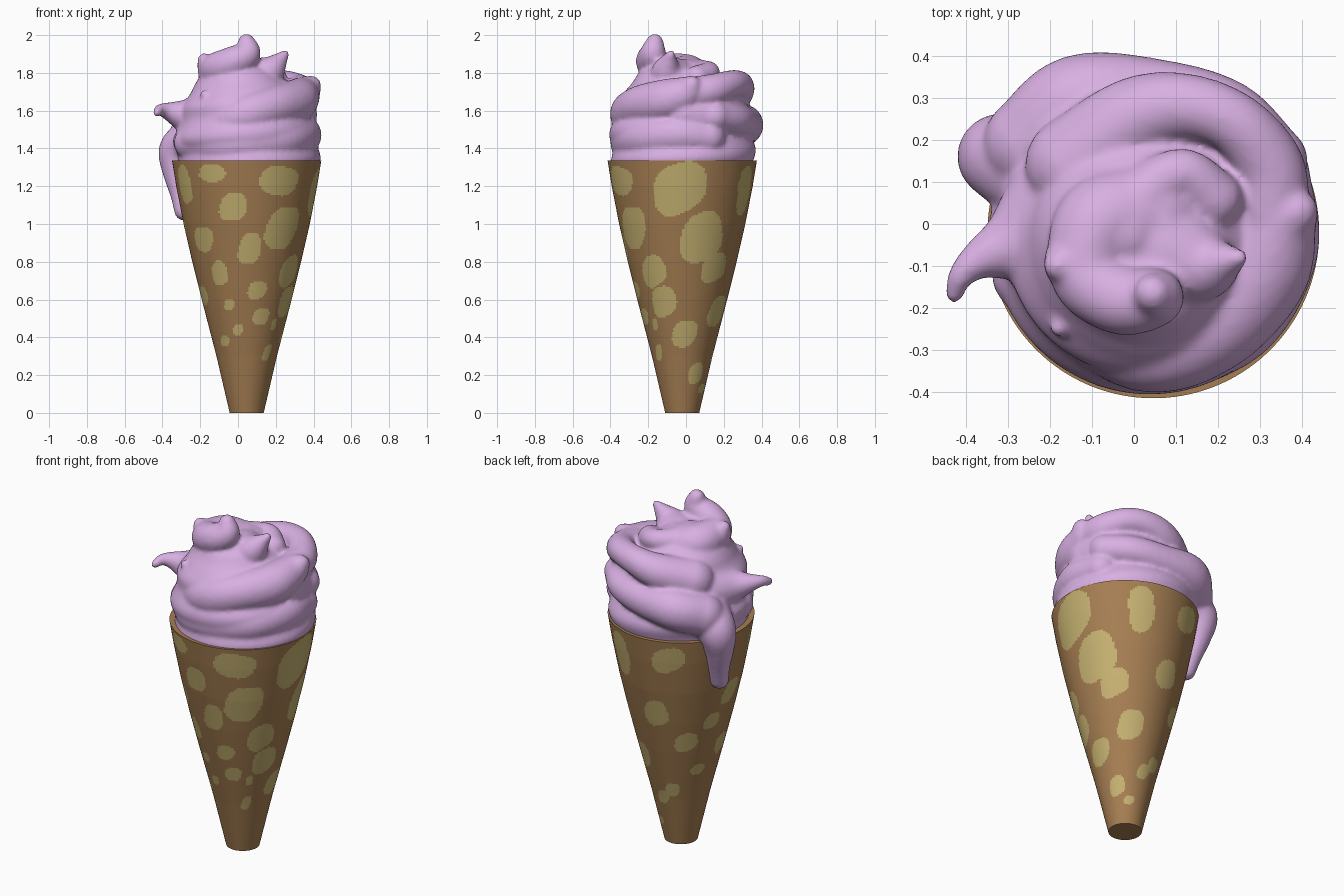
import bpy, bmesh, math, random
from mathutils import Vector

random.seed(4)
CX, CY = 0.046, -0.02   # axis of the cone


def material(name, rgb):
    m = bpy.data.materials.new(name)
    m.diffuse_color = (*rgb, 1)
    return m


def lookup(profile, z):
    for (z0, r0), (z1, r1) in zip(profile, profile[1:]):
        if z <= z1:
            return r0 + (r1 - r0) * (z - z0) / (z1 - z0)
    return profile[-1][1]


def lathe(segs, levels, point):
    """Closed tube of rings as verts and faces; point(angle, z) gives each position."""
    verts = [point(2 * math.pi * i / segs, z) for z in levels for i in range(segs)]
    faces = []
    for k in range(len(levels) - 1):
        for i in range(segs):
            j, a = (i + 1) % segs, k * segs
            faces.append((a + i, a + j, a + segs + j, a + segs + i))
    last = (len(levels) - 1) * segs
    faces.append(tuple(reversed(range(segs))))
    faces.append(tuple(range(last, last + segs)))
    return verts, faces


def make_object(name, verts, faces, mats):
    me = bpy.data.meshes.new(name)
    me.from_pydata(verts, [], faces)
    for m in mats:
        me.materials.append(m)
    ob = bpy.data.objects.new(name, me)
    bpy.context.collection.objects.link(ob)
    return ob


brown = material("wafer brown", (0.38, 0.21, 0.085))
pale = material("pale wafer patch", (0.56, 0.44, 0.165))
lilac = material("lilac cream", (0.69, 0.435, 0.765))

# --- wafer cone ---
CONE = [(0, .09), (.3, .16), (.6, .238), (.8, .288), (1.0, .334), (1.2, .373), (1.335, .395)]


def cone_point(a, z):
    r = lookup(CONE, z)
    return (CX + r * math.cos(a), CY + r * math.sin(a), z)


cone = make_object("wafer_cone", *lathe(180, [1.335 * i / 140 for i in range(141)], cone_point),
                   (brown, pale))

# painted patches: direction in degrees, height, half width, half height
PATCHES = [
    (-119, 1.27, .08, .05), (-62, 1.23, .115, .08), (-102, 1.09, .075, .075),
    (-54, .98, .10, .12), (-137, .92, .07, .07), (-87, .87, .06, .085),
    (-34, .75, .08, .08), (-122, .74, .05, .065), (-160, .62, .05, .05),
    (-77, .65, .05, .05), (-114, .57, .03, .03), (-69, .51, .045, .045),
    (-104, .44, .028, .03), (-130, .38, .03, .03), (-49, .32, .025, .045),
    (-2, 1.19, .155, .13), (20, .93, .125, .13), (38, .77, .085, .075),
    (-25, .59, .075, .08), (4, .42, .065, .075), (58, .54, .07, .085),
    (32, .21, .045, .055), (64, 1.18, .075, .13), (98, .86, .075, .08),
    (114, 1.22, .095, .075), (88, .30, .035, .045), (60, .13, .03, .025),
    (131, .68, .065, .06), (160, .80, .05, .05), (150, .49, .04, .035),
    (109, .36, .04, .045), (180, .96, .06, .08), (185, .62, .05, .06),
    (-152, 1.21, .07, .10), (-45, .47, .02, .03)]
tilts = [random.uniform(-.35, .35) for _ in PATCHES]
phases = [random.uniform(0, 6.28) for _ in PATCHES]


def in_patch(az, z, r, i):
    deg, pz, hw, hh = PATCHES[i]
    v = z - pz
    if abs(v) > 1.5 * max(hw, hh):
        return False
    u = ((az - math.radians(deg) + math.pi) % (2 * math.pi) - math.pi) * r
    c, s = math.cos(tilts[i]), math.sin(tilts[i])
    u, v = (u * c + v * s) / hw, (v * c - u * s) / hh
    wobble = 1 + .07 * math.sin(3 * math.atan2(v, u) + phases[i])
    return abs(u) ** 2.5 + abs(v) ** 2.5 - .4 * u * v < .94 * wobble


for f in cone.data.polygons:
    if len(f.vertices) == 4:
        x, y, z = f.center
        az, r = math.atan2(y - CY, x - CX), lookup(CONE, z)
        f.material_index = int(any(in_patch(az, z, r, i) for i in range(len(PATCHES))))
        f.use_smooth = True

# --- whipped cream: swirled core plus tapering ropes, fused by a voxel remesh ---
CORE = [(1.27, .36), (1.34, .378), (1.44, .378), (1.53, .36), (1.62, .325), (1.72, .27),
        (1.8, .2), (1.87, .09)]


def core_point(a, z):
    r = lookup(CORE, z) * (1 + .03 * math.sin(a - z * 36))
    k = (z - 1.27) / .6
    return (.055 - .04 * k + r * math.cos(a), -.01 - .045 * k + r * math.sin(a), z)


verts, faces = lathe(96, [1.27 + .6 * i / 40 for i in range(41)], core_point)
bm = bmesh.new()
bmesh.ops.create_icosphere(bm, subdivisions=3, radius=1)
BALL_VERTS = [v.co.copy() for v in bm.verts]
BALL_FACES = [[v.index for v in f.verts] for f in bm.faces]
bm.free()


def rope(*pts):
    """Chain of overlapping balls along a smooth path of (x, y, z, radius)."""
    p = [Vector(q) for q in pts]
    p = [p[0] * 2 - p[1]] + p + [p[-1] * 2 - p[-2]]
    for i in range(1, len(p) - 2):
        a, b, c, d = p[i - 1:i + 3]
        for k in range(7 if i < len(p) - 3 else 8):
            t = k / 7
            q = .5 * (2 * b + (c - a) * t + (2 * a - 5 * b + 4 * c - d) * t * t
                      + (3 * b - a - 3 * c + d) * t ** 3)
            n, r = len(verts), max(q[3], .015)
            verts.extend(tuple(q.xyz + v * r) for v in BALL_VERTS)
            faces.extend([j + n for j in f] for f in BALL_FACES)


# lower front fold
rope((-.25, -.12, 1.43, .09), (-.1, -.26, 1.42, .1), (.06, -.3, 1.43, .1),
     (.24, -.23, 1.45, .105), (.335, -.06, 1.47, .105), (.33, .12, 1.46, .09))
# upper front fold climbing to the right
rope((-.17, -.19, 1.5, .09), (.02, -.29, 1.57, .11), (.18, -.25, 1.62, .11),
     (.3, -.12, 1.65, .115), (.345, .0, 1.69, .09), (.39, .03, 1.735, .05))
# right shoulder and back ridge, with the cream filling behind them
rope((-.14, .14, 1.64, .12), (.0, .25, 1.69, .1), (.12, .28, 1.73, .08),
     (.24, .24, 1.74, .075), (.32, .14, 1.71, .085), (.33, .03, 1.69, .09))
rope((-.05, .2, 1.57, .13), (.12, .2, 1.58, .13), (.26, .13, 1.58, .13), (.29, .0, 1.58, .13))
# back bulge
rope((-.24, .19, 1.48, .12), (-.13, .29, 1.52, .115), (.05, .3, 1.53, .095),
     (.22, .26, 1.55, .085), (.33, .15, 1.57, .085))
# left tip
rope((-.17, .05, 1.55, .14), (-.27, -.04, 1.57, .09), (-.36, -.08, 1.595, .05),
     (-.41, -.12, 1.605, .032), (-.428, -.165, 1.59, .024))
# top curl
rope((.05, .03, 1.74, .13), (-.08, .0, 1.79, .11), (-.11, -.12, 1.82, .09),
     (-.03, -.18, 1.855, .085), (.05, -.175, 1.9, .07), (.045, -.165, 1.963, .045))
# crest behind the curl
rope((-.02, -.02, 1.79, .1), (.04, .08, 1.8, .07), (.12, .12, 1.8, .06), (.19, .06, 1.77, .07))
# upper right peak
rope((.08, -.06, 1.74, .14), (.16, -.1, 1.8, .085), (.215, -.09, 1.86, .045),
     (.25, -.08, 1.9, .022))
# upper left peak
rope((-.08, -.08, 1.76, .12), (-.14, -.09, 1.82, .075), (-.18, -.1, 1.87, .035))
# small front spike
rope((-.1, -.17, 1.6, .1), (-.15, -.22, 1.65, .05), (-.18, -.25, 1.69, .02))
# drip over the rim
rope((-.22, .12, 1.45, .13), (-.315, .16, 1.39, .105), (-.32, .145, 1.28, .08),
     (-.3, .12, 1.16, .06), (-.285, .095, 1.07, .053))

cream = make_object("cream_swirl", verts, faces, (lilac,))
remesh = cream.modifiers.new("fuse", 'REMESH')
remesh.mode = 'VOXEL'
remesh.voxel_size = .011
remesh.use_smooth_shade = True
smooth = cream.modifiers.new("soften", 'SMOOTH')
smooth.factor = .5
smooth.iterations = 8
